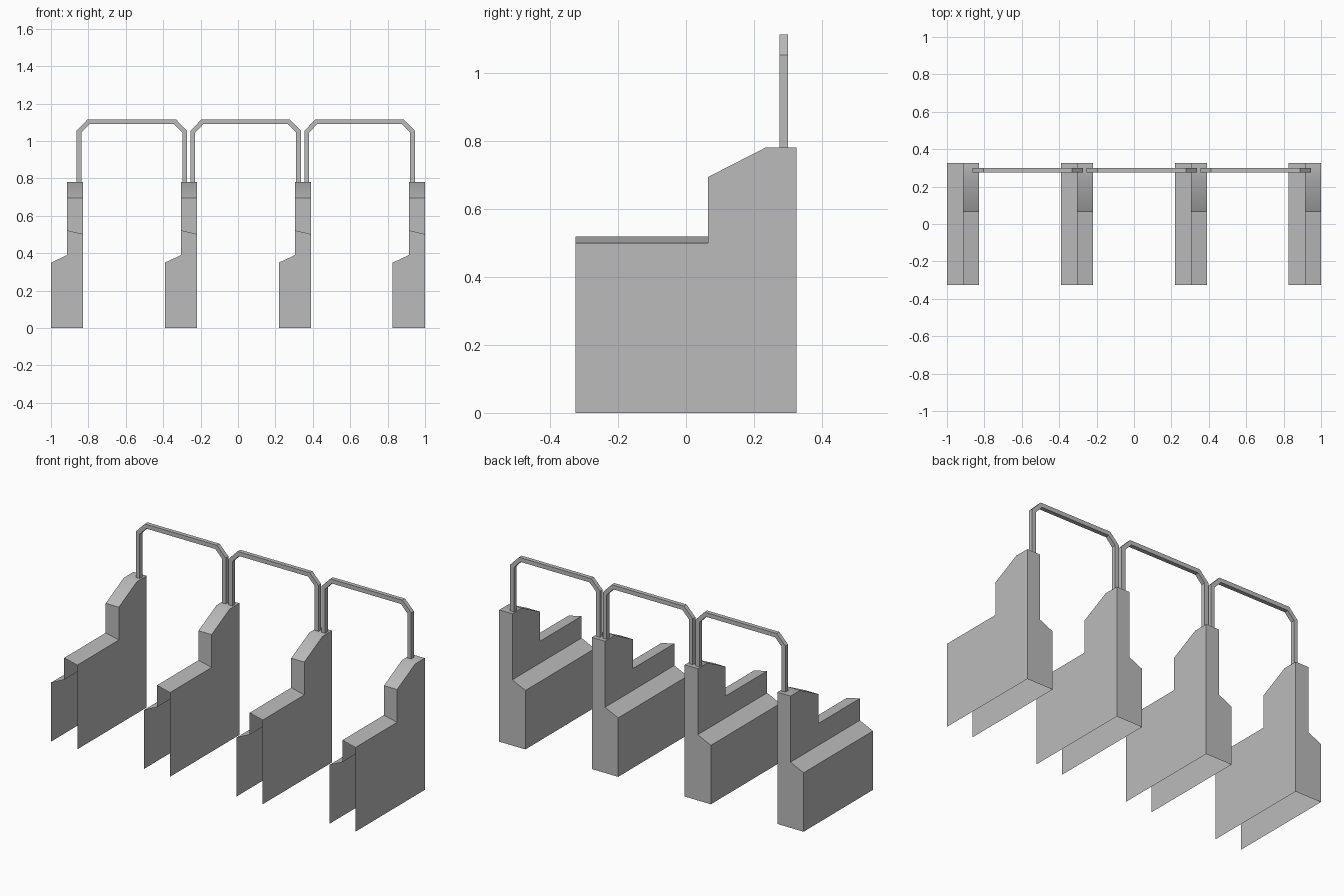
import bpy, bmesh, math
from mathutils import Vector

cube = bpy.data.objects.get("Cube")
if cube:
    bpy.data.objects.remove(cube, do_unlink=True)

grey = bpy.data.materials.new("plain grey")
grey.use_nodes = True
grey.diffuse_color = (0.5, 0.5, 0.5, 1)
grey.node_tree.nodes["Principled BSDF"].inputs["Base Color"].default_value = (0.5, 0.5, 0.5, 1)


def make_mesh(name, faces):
    """Mesh from (corner points, outward direction) pairs, welded at shared corners."""
    bm = bmesh.new()
    for points, outward in faces:
        face = bm.faces.new([bm.verts.new(p) for p in points])
        face.normal_update()
        if face.normal.dot(Vector(outward)) < 0:
            face.normal_flip()
    bmesh.ops.remove_doubles(bm, verts=bm.verts[:], dist=0.0005)
    mesh = bpy.data.meshes.new(name)
    bm.to_mesh(mesh)
    bm.free()
    mesh.materials.append(grey)
    return mesh


def place(name, mesh, x):
    obj = bpy.data.objects.new(name, mesh)
    obj.location.x = x
    bpy.context.collection.objects.link(obj)
    return obj


STEP = 0.609                      # spacing between neighbouring units
A, B, C = 0.0, 0.086, 0.172       # low side, middle and tall side of a pedestal
F, M, T, R = -0.325, 0.065, 0.235, 0.325   # front, step, end of slope, back

# Pedestal: a shell, open at the front and underneath
top_line = [(R, 0.782), (T, 0.782), (M, 0.695)]
tall_side = [(F, 0), (R, 0)] + top_line + [(M, 0.50), (F, 0.50)]
upper_side = [(F, 0.39), (R, 0.39)] + top_line + [(M, 0.52), (F, 0.52)]
low_side = [(F, 0), (R, 0), (R, 0.35), (F, 0.35)]
back = [(A, 0), (C, 0), (C, 0.782), (B, 0.782), (B, 0.39), (A, 0.35)]


def strip(y0, z0, y1, z1):
    return [(B, y0, z0), (C, y0, z0), (C, y1, z1), (B, y1, z1)]


pedestal_mesh = make_mesh("pedestal", [
    ([(C, y, z) for y, z in tall_side], (1, 0, 0)),
    ([(B, y, z) for y, z in upper_side], (-1, 0, 0)),
    ([(A, y, z) for y, z in low_side], (-1, 0, 0)),
    ([(x, R, z) for x, z in back], (0, 1, 0)),
    ([(A, F, 0.35), (B, F, 0.39), (B, R, 0.39), (A, R, 0.35)], (0, 0, 1)),    # shoulder
    ([(B, F, 0.52), (C, F, 0.50), (C, M, 0.50), (B, M, 0.52)], (0, 0, 1)),    # low top
    ([(B, M, 0.52), (C, M, 0.50), (C, M, 0.695), (B, M, 0.695)], (0, -1, 0)),  # step
    (strip(M, 0.695, T, 0.782), (0, 0, 1)),                                    # slope
    (strip(T, 0.782, R, 0.782), (0, 0, 1)),                                    # high top
])

# Hoop: square bar bent into an arch with chamfered corners
W = 0.59
outer = [(0, 0.78), (0, 1.055), (0.058, 1.115)]
inner = [(0.025, 0.78), (0.025, 1.045), (0.068, 1.09)]
outer += [(W - x, z) for x, z in reversed(outer)]
inner += [(W - x, z) for x, z in reversed(inner)]
Y0, Y1 = 0.275, 0.30
centre = Vector((W / 2, 0, 0.78))
hoop_faces = []
for i in range(len(outer) - 1):
    o, p, q, n = outer[i], outer[i + 1], inner[i + 1], inner[i]
    for y, d in ((Y0, -1), (Y1, 1)):
        hoop_faces.append(([(x, y, z) for x, z in (o, p, q, n)], (0, d, 0)))
    for (x0, z0), (x1, z1), s in ((o, p, 1), (n, q, -1)):
        away = (Vector(((x0 + x1) / 2, 0, (z0 + z1) / 2)) - centre) * s
        hoop_faces.append(([(x0, Y0, z0), (x1, Y0, z1), (x1, Y1, z1), (x0, Y1, z0)], away))
hoop_mesh = make_mesh("hoop", hoop_faces)

# Row of four pedestals joined by three hoops
pedestals = [place(f"pedestal_{i + 1}", pedestal_mesh, -1 + STEP * i) for i in range(4)]
for i in range(3):
    place(f"hoop_{i + 1}", hoop_mesh, -0.863 + STEP * i)

# Soften the bend between slope and high top, keep other edges sharp
bpy.ops.object.select_all(action='DESELECT')
pedestals[0].select_set(True)
bpy.context.view_layer.objects.active = pedestals[0]
bpy.ops.object.shade_smooth_by_angle(angle=math.radians(30))
